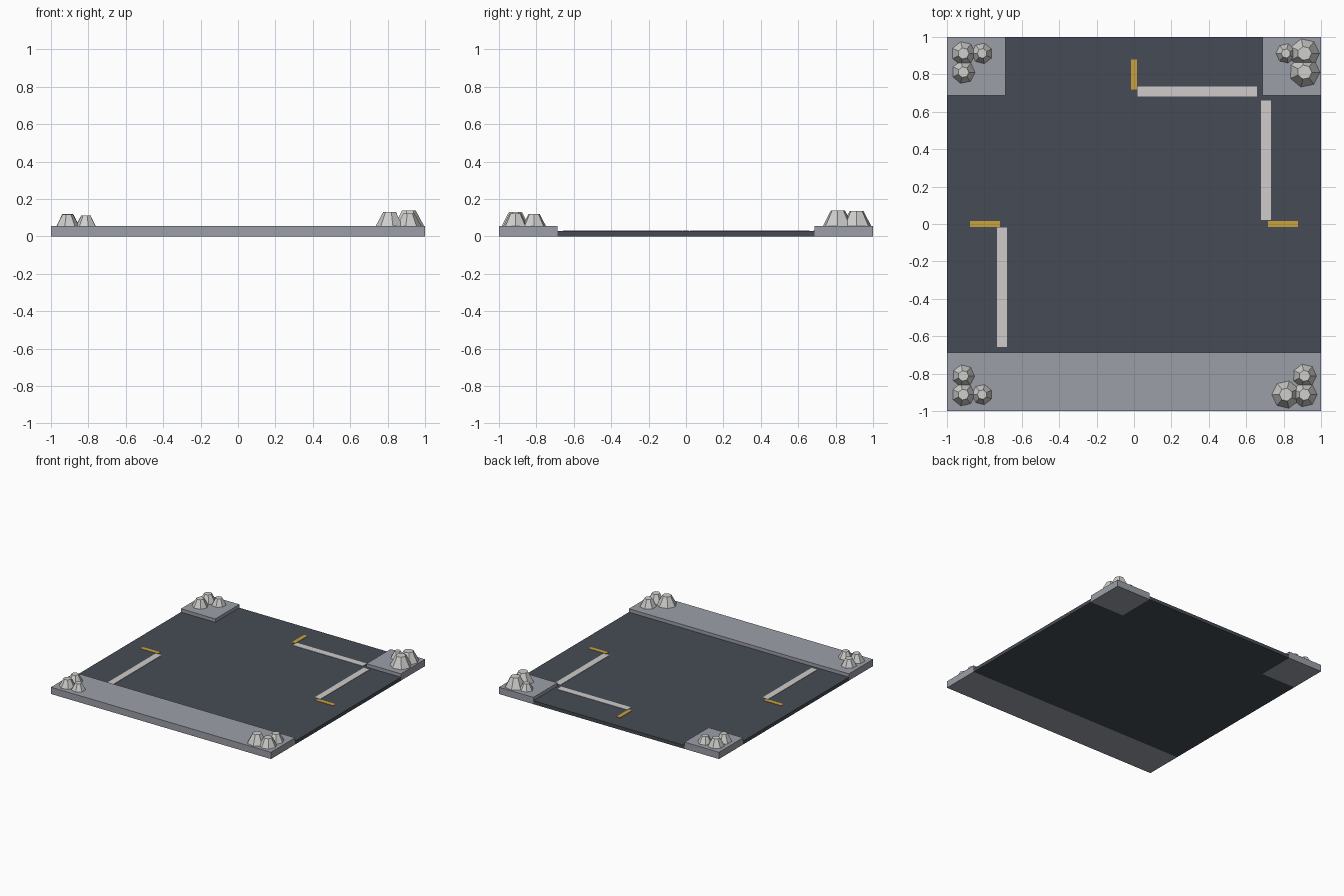
import bpy
import bmesh
import math

cube = bpy.data.objects.get("Cube")
if cube:
    bpy.data.objects.remove(cube, do_unlink=True)


def material(name, color):
    mat = bpy.data.materials.new(name)
    mat.use_nodes = True
    mat.diffuse_color = (*color, 1)
    mat.node_tree.nodes["Principled BSDF"].inputs["Base Color"].default_value = (*color, 1)
    return mat


asphalt = material("dark asphalt", (0.062, 0.073, 0.092))
concrete = material("grey concrete", (0.33, 0.35, 0.39))
white = material("white paint", (0.62, 0.60, 0.585))
yellow = material("yellow paint", (0.60, 0.36, 0.045))
stone = material("pale stone", (0.62, 0.62, 0.61))


def add_object(name, bm, mat):
    bmesh.ops.recalc_face_normals(bm, faces=bm.faces[:])
    mesh = bpy.data.meshes.new(name)
    bm.to_mesh(mesh)
    bm.free()
    mesh.materials.append(mat)
    obj = bpy.data.objects.new(name, mesh)
    bpy.context.collection.objects.link(obj)
    return obj


def slab(name, outline, z0, z1, mat):
    """Extrude a flat outline from z0 up to z1."""
    bm = bmesh.new()
    base = bm.faces.new([bm.verts.new((x, y, z0)) for x, y in outline])
    side = bmesh.ops.extrude_face_region(bm, geom=[base])
    top = [v for v in side["geom"] if isinstance(v, bmesh.types.BMVert)]
    bmesh.ops.translate(bm, verts=top, vec=(0, 0, z1 - z0))
    return add_object(name, bm, mat)


def box(name, x0, x1, y0, y1, z0, z1, mat):
    return slab(name, [(x0, y0), (x1, y0), (x1, y1), (x0, y1)], z0, z1, mat)


EDGE = 0.687   # inner edge of the pavements
ROAD = 0.028   # road surface height
CURB = 0.056   # pavement height

# T-shaped road bed
slab("road", [(-1, -EDGE), (1, -EDGE), (1, EDGE), (EDGE, EDGE), (EDGE, 1),
              (-EDGE, 1), (-EDGE, EDGE), (-1, EDGE)], 0, ROAD, asphalt)

# Pavements: one strip in front, one square at each rear corner
box("front_pavement", -1, 1, -1, -EDGE, 0, CURB, concrete)
box("rear_right_pavement", -1, -EDGE, EDGE, 1, 0, CURB, concrete)
box("rear_left_pavement", EDGE, 1, EDGE, 1, 0, CURB, concrete)

# Road markings
PAINT = ROAD + 0.003
for name, rect, mat in [
    ("rear_stop_line", (0.02, 0.657, 0.682, 0.735), white),
    ("left_stop_line", (0.68, 0.733, 0.022, 0.66), white),
    ("right_stop_line", (-0.733, -0.68, -0.657, -0.02), white),
    ("rear_centre_line", (-0.016, 0.016, 0.72, 0.88), yellow),
    ("left_centre_line", (0.717, 0.877, -0.016, 0.016), yellow),
    ("right_centre_line", (-0.877, -0.717, -0.016, 0.016), yellow),
]:
    box(name, *rect, ROAD, PAINT, mat)


def rock(name, x, y, radius, turn):
    """Seven-sided tapered boulder with a flat top."""
    bm = bmesh.new()
    bmesh.ops.create_cone(bm, cap_ends=True, segments=7,
                          radius1=radius, radius2=radius * 0.47, depth=radius)
    obj = add_object(name, bm, stone)
    obj.location = (x, y, CURB + radius / 2)
    obj.rotation_euler.z = turn


# Rock piles: radii of the corner rock, its neighbour along x and along y
piles = {
    "rear_right": (-1, 1, (0.064, 0.056, 0.062)),
    "rear_left": (1, 1, (0.08, 0.053, 0.082)),
    "front_right": (-1, -1, (0.062, 0.055, 0.06)),
    "front_left": (1, -1, (0.067, 0.075, 0.064)),
}
for corner, (sx, sy, radii) in piles.items():
    spots = [(0.912, 0.912), (0.812, 0.912), (0.912, 0.812)]
    for i, ((x, y), radius) in enumerate(zip(spots, radii)):
        rock(f"{corner}_rock_{i + 1}", sx * x, sy * y, radius, math.radians(25 * i + 13))
